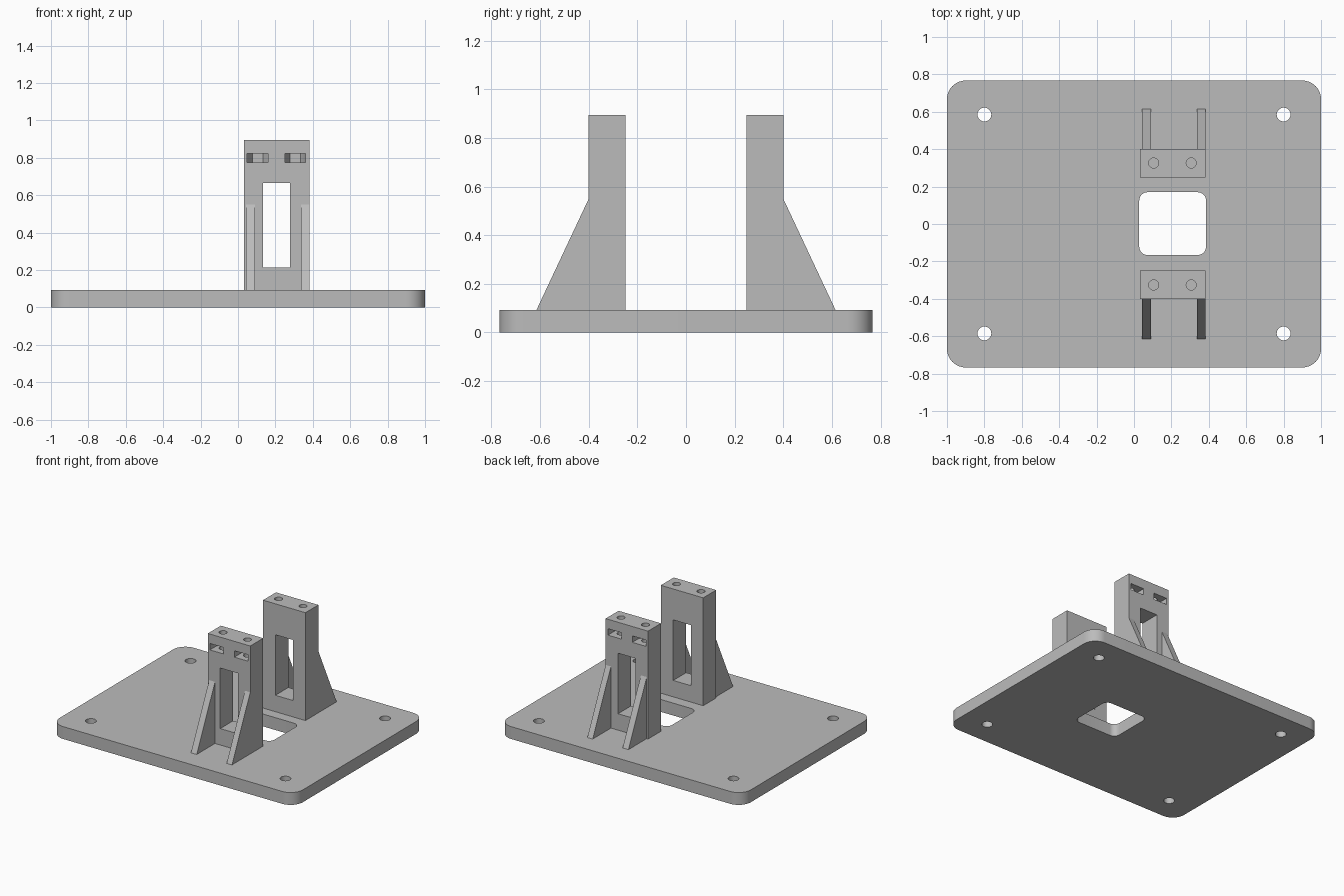
import bpy
import bmesh
from math import cos, sin, pi, radians
from mathutils import Vector

default_cube = bpy.data.objects.get("Cube")
if default_cube:
    bpy.data.objects.remove(default_cube, do_unlink=True)

grey = bpy.data.materials.new("plain_grey")
grey.use_nodes = True
colour = (0.5, 0.5, 0.5, 1)
grey.diffuse_color = colour
grey.node_tree.nodes["Principled BSDF"].inputs["Base Color"].default_value = colour


def prism(name, outline, push):
    """Extrude a closed outline of 3D points along the push vector."""
    bm = bmesh.new()
    base = bm.faces.new([bm.verts.new(p) for p in outline])
    result = bmesh.ops.extrude_face_region(bm, geom=[base], use_keep_orig=True)
    moved = [v for v in result["geom"] if isinstance(v, bmesh.types.BMVert)]
    bmesh.ops.translate(bm, verts=moved, vec=Vector(push))
    bmesh.ops.recalc_face_normals(bm, faces=bm.faces)
    mesh = bpy.data.meshes.new(name)
    bm.to_mesh(mesh)
    bm.free()
    mesh.materials.append(grey)
    obj = bpy.data.objects.new(name, mesh)
    bpy.context.collection.objects.link(obj)
    return obj


def box(name, x0, x1, y0, y1, z0, z1):
    outline = [(x0, y0, z0), (x1, y0, z0), (x1, y1, z0), (x0, y1, z0)]
    return prism(name, outline, (0, 0, z1 - z0))


def rounded_slab(name, x0, x1, y0, y1, z0, z1, r, steps=10):
    corners = [(x1 - r, y1 - r), (x0 + r, y1 - r), (x0 + r, y0 + r), (x1 - r, y0 + r)]
    outline = []
    for quarter, (cx, cy) in enumerate(corners):
        for i in range(steps + 1):
            a = (quarter + i / steps) * pi / 2
            outline.append((cx + r * cos(a), cy + r * sin(a), z0))
    return prism(name, outline, (0, 0, z1 - z0))


def cylinder(name, x, y, z0, z1, r, sides=32):
    outline = [(x + r * cos(2 * pi * i / sides), y + r * sin(2 * pi * i / sides), z0)
               for i in range(sides)]
    return prism(name, outline, (0, 0, z1 - z0))


def activate(obj):
    bpy.ops.object.select_all(action='DESELECT')
    obj.select_set(True)
    bpy.context.view_layer.objects.active = obj


def cut(obj, cutter):
    cutter.hide_render = True
    mod = obj.modifiers.new("cut", 'BOOLEAN')
    mod.operation = 'DIFFERENCE'
    mod.solver = 'EXACT'
    mod.object = cutter
    activate(obj)
    bpy.ops.object.modifier_apply(modifier=mod.name)
    bpy.data.objects.remove(cutter, do_unlink=True)


def smooth(obj):
    activate(obj)
    bpy.ops.object.shade_smooth_by_angle(angle=radians(30))


PLATE_TOP = 0.092
POST_TOP = 0.894
LEFT, RIGHT = 0.032, 0.381
INNER, OUTER = 0.248, 0.4

# Base plate with a rounded opening and four mounting holes
plate = rounded_slab("base_plate", -1, 1, -0.767, 0.767, 0, PLATE_TOP, 0.1)
cut(plate, rounded_slab("opening_cutter", 0.028, 0.385, -0.166, 0.17, -0.1, 0.2, 0.045))
for x in (-0.8, 0.8):
    for y in (-0.585, 0.585):
        cut(plate, cylinder("mount_cutter", x, y, -0.1, 0.2, 0.037))
smooth(plate)

for label, side in (("front", -1), ("back", 1)):
    # Upright post with a tall window
    ys = sorted((side * INNER, side * OUTER))
    post = box(label + "_post", LEFT, RIGHT, *ys, PLATE_TOP, POST_TOP)
    cut(post, box("window_cutter", 0.134, 0.279, ys[0] - 0.1, ys[1] + 0.1, 0.214, 0.664))

    # Bolt holes from the top, crossing hexagonal nut slots open to the outside
    for x in (0.105, 0.306):
        centre, r = side * 0.326, 0.056
        half, back = r / 2, centre - side * r * sin(pi / 3)
        outer = side * (OUTER + 0.1)
        slot = [(x - r, outer), (x - r, centre), (x - half, back),
                (x + half, back), (x + r, centre), (x + r, outer)]
        cut(post, prism("slot_cutter", [(px, py, 0.776) for px, py in slot], (0, 0, 0.048)))
        cut(post, cylinder("bolt_cutter", x, centre, 0.7, POST_TOP + 0.1, 0.027))
    smooth(post)

    # Pair of sloping gussets on the outer face
    for name, x0, x1 in (("right", 0.043, 0.091), ("left", 0.337, RIGHT)):
        profile = [(side * OUTER, PLATE_TOP), (side * 0.615, PLATE_TOP), (side * OUTER, 0.55)]
        prism(f"{label}_{name}_gusset", [(x0, y, z) for y, z in profile], (x1 - x0, 0, 0))
